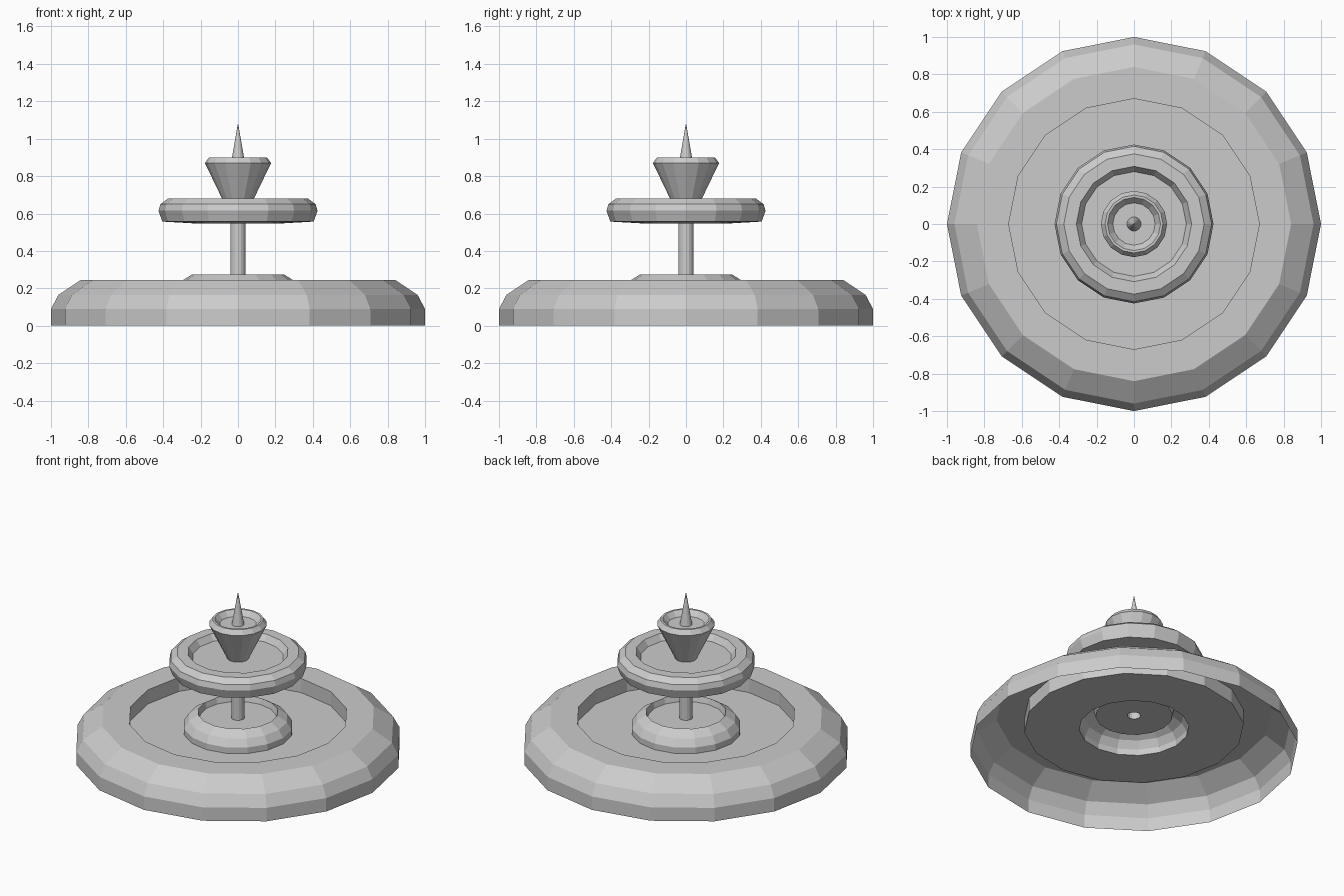
import bpy, bmesh
from math import cos, sin, tau

if "Cube" in bpy.data.objects:
    bpy.data.objects.remove(bpy.data.objects["Cube"])

SIDES = 16


def lathe(name, profile):
    """Spin (radius, z) points, listed from base to top, into a flat-faced shell."""
    bm = bmesh.new()
    rings = []
    for r, z in profile:
        if r == 0:
            rings.append([bm.verts.new((0, 0, z))] * SIDES)
        else:
            rings.append([bm.verts.new((r * cos(tau * k / SIDES), r * sin(tau * k / SIDES), z))
                          for k in range(SIDES)])
    for a, b in zip(rings, rings[1:]):
        for k in range(SIDES):
            n = (k + 1) % SIDES
            corners = list(dict.fromkeys((a[k], a[n], b[n], b[k])))
            bm.faces.new(corners)
    mesh = bpy.data.meshes.new(name)
    bm.to_mesh(mesh)
    bm.free()
    obj = bpy.data.objects.new(name, mesh)
    bpy.context.collection.objects.link(obj)
    return obj


# Wide ground basin: rounded wall, flat rim, sunken floor, open underneath
lathe("basin", [(1, 0), (1, 0.09), (0.96, 0.165), (0.84, 0.245),
                (0.67, 0.245), (0.67, 0.15), (0.335, 0.15)])

# Raised ring in the middle of the basin floor
lathe("pedestal_ring", [(0.335, 0.15), (0.335, 0.19), (0.305, 0.237), (0.245, 0.275),
                        (0.235, 0.237), (0.04, 0.237)])

# Slim column carrying the upper bowl
lathe("column", [(0.04, 0.237), (0.04, 0.547)])

# Middle bowl
lathe("middle_bowl", [(0.04, 0.547), (0.23, 0.547), (0.405, 0.557), (0.425, 0.615),
                      (0.415, 0.65), (0.375, 0.68), (0.308, 0.68), (0.28, 0.64), (0.066, 0.64)])

# Flared top cup
lathe("top_cup", [(0.066, 0.64), (0.177, 0.87), (0.155, 0.90), (0.142, 0.90),
                  (0.113, 0.866), (0.038, 0.866)])

# Pointed spout
lathe("spire", [(0.038, 0.866), (0, 1.085)])
